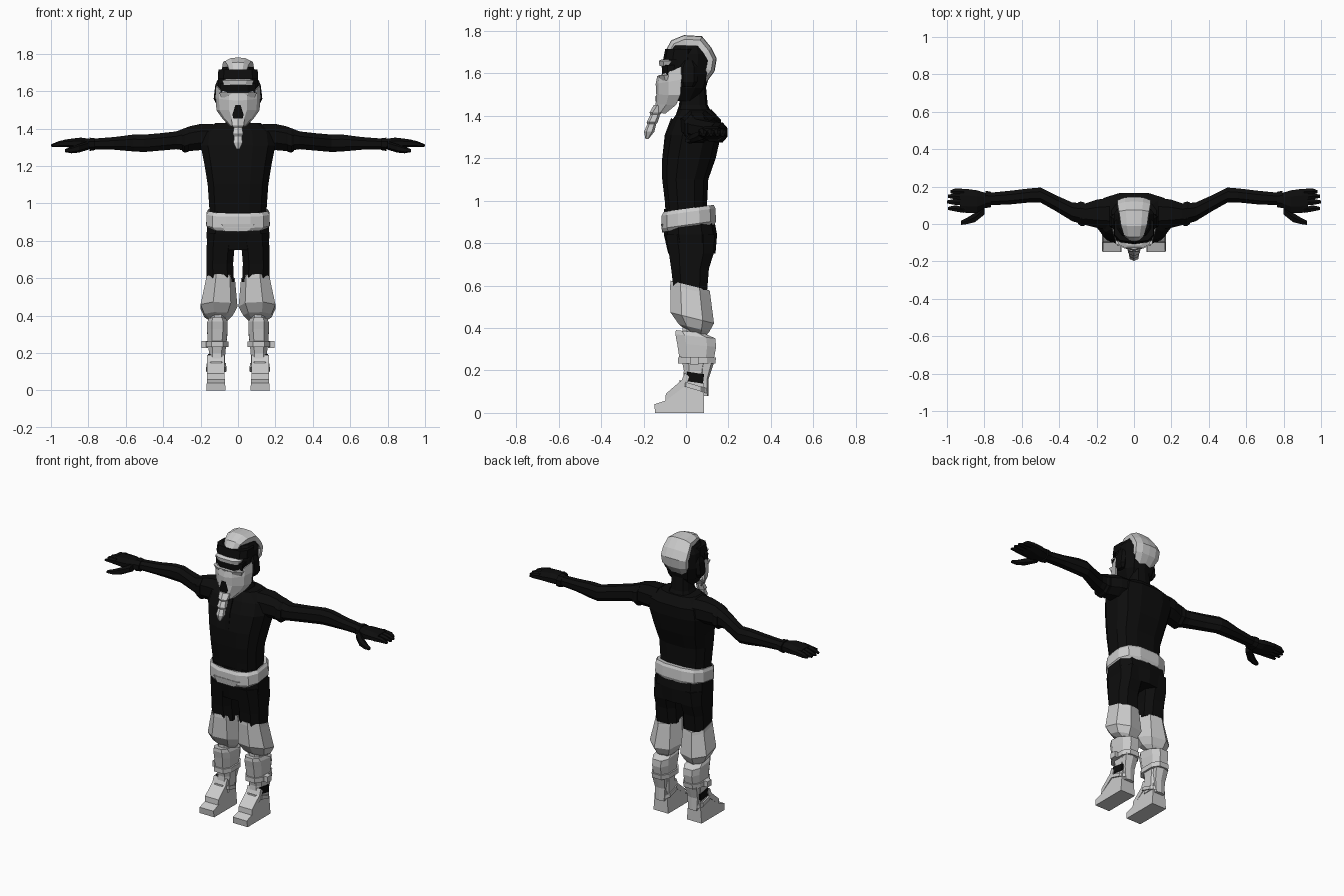
import bpy, math


def material(name, v):
    m = bpy.data.materials.new(name)
    m.diffuse_color = (v, v, v, 1)
    return m


BLACK = material("black cloth", 0.004)
GREY = material("pale grey", 0.6)


def mesh(name, verts, faces, mat, mirror=False):
    me = bpy.data.meshes.new(name)
    me.from_pydata(verts, [], faces)
    me.materials.append(mat)
    ob = bpy.data.objects.new(name, me)
    bpy.context.collection.objects.link(ob)
    if mirror:
        ob.modifiers.new("mirror", "MIRROR").use_mirror_merge = False
    return ob


def skin(name, rings, mat, mirror=False, closed=True):
    """Join equal-length point rings into a capped tube, or an open sheet."""
    n = len(rings[0])
    faces = []
    for i in range(len(rings) - 1):
        for j in range(n if closed else n - 1):
            k = (j + 1) % n
            faces.append((i * n + j, i * n + k, (i + 1) * n + k, (i + 1) * n + j))
    if closed:
        faces += [tuple(range(n))[::-1], tuple(range((len(rings) - 1) * n, len(rings) * n))]
    return mesh(name, [p for r in rings for p in r], faces, mat, mirror)


def oval(n, power):
    pts = []
    for i in range(n):
        a = 2 * math.pi * (i + 0.5) / n
        c, s = math.cos(a), math.sin(a)
        pts.append((math.copysign(abs(c) ** power, c), math.copysign(abs(s) ** power, s)))
    return pts


def upright(name, rows, mat, mirror=False, n=10, power=0.7, tilt=0.0):
    """Rows: z, x min, x max, y min, y max; tilt raises z toward the back."""
    k = max(p[0] for p in oval(n, power))
    rings = []
    for z, x0, x1, y0, y1 in rows:
        cx, cy, rx, ry = (x0 + x1) / 2, (y0 + y1) / 2, (x1 - x0) / 2 / k, (y1 - y0) / 2 / k
        rings.append([(cx + rx * c, cy + ry * s, z + tilt * (cy + ry * s)) for c, s in oval(n, power)])
    return skin(name, rings, mat, mirror)


def sideways(name, rows, mat, n=8, power=0.9):
    """Rows: x, y min, y max, z min, z max; mirrored to both sides."""
    k = max(p[0] for p in oval(n, power))
    rings = []
    for x, y0, y1, z0, z1 in rows:
        rings.append([(x, (y0 + y1) / 2 + (y1 - y0) / 2 / k * c,
                       (z0 + z1) / 2 + (z1 - z0) / 2 / k * s) for c, s in oval(n, power)])
    return skin(name, rings, mat, True)


def extrude_side(name, outline, x0, x1, mat, mirror=False, taper=0.0):
    """Outline of (y, z) points extruded across x; taper narrows with height."""
    rings = [[(x0 + taper * z, y, z) for y, z in outline],
             [(x1 - taper * z, y, z) for y, z in outline]]
    return skin(name, rings, mat, mirror)


# Torso, neck and hips
upright("torso", [(0.93, -.15, .15, -.095, .10), (1.0, -.155, .155, -.10, .10),
                  (1.1, -.162, .162, -.112, .105), (1.2, -.178, .178, -.112, .14),
                  (1.31, -.2, .2, -.095, .165), (1.38, -.19, .19, -.065, .165),
                  (1.43, -.12, .12, -.03, .12)], BLACK, n=12)
upright("neck", [(1.39, -.085, .085, -.05, .13), (1.45, -.06, .06, -.03, .10),
                 (1.56, -.055, .055, -.025, .09)], BLACK)
upright("hips", [(0.75, -.165, .165, -.08, .135), (0.84, -.168, .168, -.10, .142),
                 (0.96, -.155, .155, -.10, .12)], BLACK)
upright("belt", [(0.868, -.155, .155, -.108, .135), (0.885, -.17, .17, -.115, .142),
                 (0.945, -.168, .168, -.115, .138), (0.962, -.158, .158, -.105, .13)],
        GREY, n=12, tilt=0.14)
upright("belt_buckle_flap", [(0.85, -.07, .05, -.112, -.09), (0.89, -.09, .09, -.118, -.09)],
        GREY, n=4, power=1)
extrude_side("jacket_seam", [(-.112, 1.12), (-.112, 1.2), (-.10, 1.31), (-.07, 1.39), (-.04, 1.36),
                             (-.04, 1.12)], -.012, .012, BLACK)

# Arms with rolled sleeve cuff and glove
sideways("arm", [(.13, -.03, .14, 1.29, 1.425), (.2, -.02, .13, 1.285, 1.425),
                 (.26, -.005, .11, 1.28, 1.412), (.33, .015, .115, 1.29, 1.385),
                 (.42, .07, .155, 1.282, 1.375), (.5, .115, .195, 1.275, 1.368),
                 (.56, .115, .19, 1.278, 1.368), (.66, .105, .178, 1.287, 1.355),
                 (.79, .10, .165, 1.29, 1.345)], BLACK)
sideways("sleeve_cuff", [(.265, -.01, .115, 1.275, 1.41), (.285, -.01, .12, 1.272, 1.402),
                         (.30, .0, .115, 1.28, 1.39)], BLACK)
sideways("glove_cuff", [(.765, .09, .172, 1.285, 1.348), (.795, .085, .178, 1.28, 1.352)], BLACK)
sideways("palm", [(.79, .09, .165, 1.29, 1.345), (.84, .06, .18, 1.287, 1.352),
                  (.90, .06, .188, 1.297, 1.345), (.93, .062, .185, 1.305, 1.34)], BLACK)
for i, (ya, yb, tip) in enumerate([(.06, .075, .995), (.10, .11, 1.0), (.128, .14, .995), (.158, .165, .98)]):
    sideways("finger_%d" % (i + 1), [(.91, ya, ya + .03, 1.303, 1.34), (.955, yb - .008, yb + .025, 1.303, 1.332),
                                     (tip, yb, yb + .016, 1.304, 1.315)], BLACK, 6)
sideways("thumb", [(.80, .05, .11, 1.29, 1.33), (.85, .01, .06, 1.275, 1.315),
                   (.89, .0, .035, 1.27, 1.30), (.925, -.005, .018, 1.275, 1.29)], BLACK, 6)

# Trouser legs and gathered knees
upright("thigh", [(.58, .022, .168, -.058, .10), (.68, .026, .168, -.07, .108),
                  (.75, .02, .168, -.08, .13), (.84, .0, .165, -.095, .135)], BLACK, True, 8)
knee = upright("gathered_knee", [(.605, .024, .17, -.066, .105), (.585, .022, .172, -.068, .108),
                                 (.455, .012, .20, -.066, .125), (.41, .035, .18, -.03, .105),
                                 (.385, .06, .145, .01, .09)], GREY, True, 7, 0.9, -0.25)

# Lower legs
upright("calf", [(.10, .07, .158, -.02, .095), (.2, .068, .155, -.01, .10),
                 (.25, .062, .16, -.02, .115), (.42, .075, .14, -.015, .07)], GREY, True, 8)
upright("shin_guard", [(.26, .062, .162, -.032, .13), (.325, .055, .165, -.042, .142),
                       (.365, .055, .165, -.05, .138), (.385, .065, .155, -.048, .08)],
        GREY, True, 8, tilt=-0.1)
upright("leg_strap", [(.232, .052, .17, -.038, .138), (.262, .052, .17, -.038, .142)], GREY, True, 8)
upright("strap_buckle", [(.228, .16, .195, .02, .06), (.264, .16, .195, .02, .06)], GREY, True, 4, .2)
upright("heel_guard", [(.08, .085, .145, .075, .105), (.16, .08, .15, .07, .105),
                       (.24, .07, .158, .07, .13)], GREY, True, 6)
upright("ankle_patch", [(.15, .145, .161, .0, .08), (.195, .145, .161, .005, .085)],
        BLACK, True, 4, .2, -0.15)

# Boots: tapered block, sole toe and instep plate
extrude_side("boot", [(-.145, 0), (-.15, .04), (-.09, .06), (-.085, .085), (-.02, .14),
                      (.01, .175), (.085, .14), (.085, 0)], .066, .17, GREY, True, .08)
extrude_side("instep_plate", [(-.098, .055), (-.095, .09), (-.02, .155), (-.005, .19),
                              (.015, .17), (.0, .13)], .072, .166, GREY, True)
upright("ankle_collar", [(.122, .062, .17, -.032, .10), (.145, .064, .168, -.03, .10)],
        GREY, True, 8, tilt=-0.3)

# Head
upright("head", [(1.47, -.06, .06, -.08, .05), (1.53, -.095, .095, -.085, .09),
                 (1.6, -.108, .108, -.095, .11), (1.69, -.106, .106, -.088, .11),
                 (1.73, -.08, .08, -.06, .09)], BLACK, n=10)
upright("ear_cover", [(1.535, .095, .118, -.015, .035), (1.56, .095, .13, -.025, .05),
                      (1.63, .095, .122, -.025, .05), (1.66, .09, .11, -.01, .035)], BLACK, True, 6)
upright("forehead_band", [(1.665, -.108, .108, -.105, .05), (1.715, -.105, .105, -.095, .05)], BLACK, n=10)

# Helmet crest curving from the brow over to the nape
crest = []
for y, z, w in [(-.10, 1.70, .04), (-.07, 1.755, .055), (-.01, 1.78, .07), (.075, 1.775, .08),
                (.12, 1.72, .088), (.145, 1.67, .088), (.135, 1.61, .085), (.095, 1.555, .065)]:
    ring = []
    for fx, f in [(-1, .65), (-1, .86), (-.55, .98), (0, 1), (.55, .98), (1, .86), (1, .65)]:
        ring.append((fx * w, .02 + (y - .02) * f, 1.64 + (z - 1.64) * f))
    crest.append(ring)
skin("helmet_crest", crest, GREY)

# Goggles with pale brow and lower rim
upright("visor", [(1.585, -.092, .092, -.112, .0), (1.64, -.096, .096, -.115, .0)], BLACK, n=8)
upright("brow_rim", [(1.634, -.075, .075, -.125, -.04), (1.658, -.085, .085, -.128, -.04),
                     (1.666, -.06, .06, -.115, -.04)], GREY, n=8)
upright("visor_rim", [(1.565, -.09, .09, -.12, -.02), (1.592, -.10, .10, -.13, -.02)], GREY, n=8)

# Face mask wraps cheek to cheek and narrows to the chin
mask = []
for z, w, front, side, up in [(1.585, .108, -.128, -.02, .045), (1.55, .112, -.135, -.02, .02),
                              (1.50, .108, -.132, -.025, 0), (1.455, .075, -.135, -.045, 0),
                              (1.415, .035, -.14, -.095, 0)]:
    mask.append([(f * w, side + (front - side) * g, z + up * (1 - g))
                 for f, g in [(-1, 0), (-.85, .5), (-.4, .9), (0, 1), (.4, .9), (.85, .5), (1, 0)]])
sheet = skin("face_mask", mask, GREY, closed=False)
sheet.modifiers.new("thickness", "SOLIDIFY").thickness = 0.008

# Dark mouth plate
mesh("mouth", [(-.014, -.144, 1.525), (.014, -.144, 1.525), (.03, -.144, 1.475), (.025, -.146, 1.455),
               (-.025, -.146, 1.455), (-.03, -.144, 1.475)], [(0, 1, 2, 3, 4, 5)], BLACK)

# Braided beard hanging forward from the chin
upright("beard", [(1.29, -.008, .008, -.19, -.178), (1.325, -.024, .024, -.195, -.152),
                  (1.36, -.02, .02, -.18, -.143), (1.37, -.028, .028, -.182, -.136),
                  (1.405, -.022, .022, -.165, -.125), (1.415, -.03, .03, -.168, -.115),
                  (1.45, -.035, .035, -.148, -.085)], GREY, n=6, power=.9)
